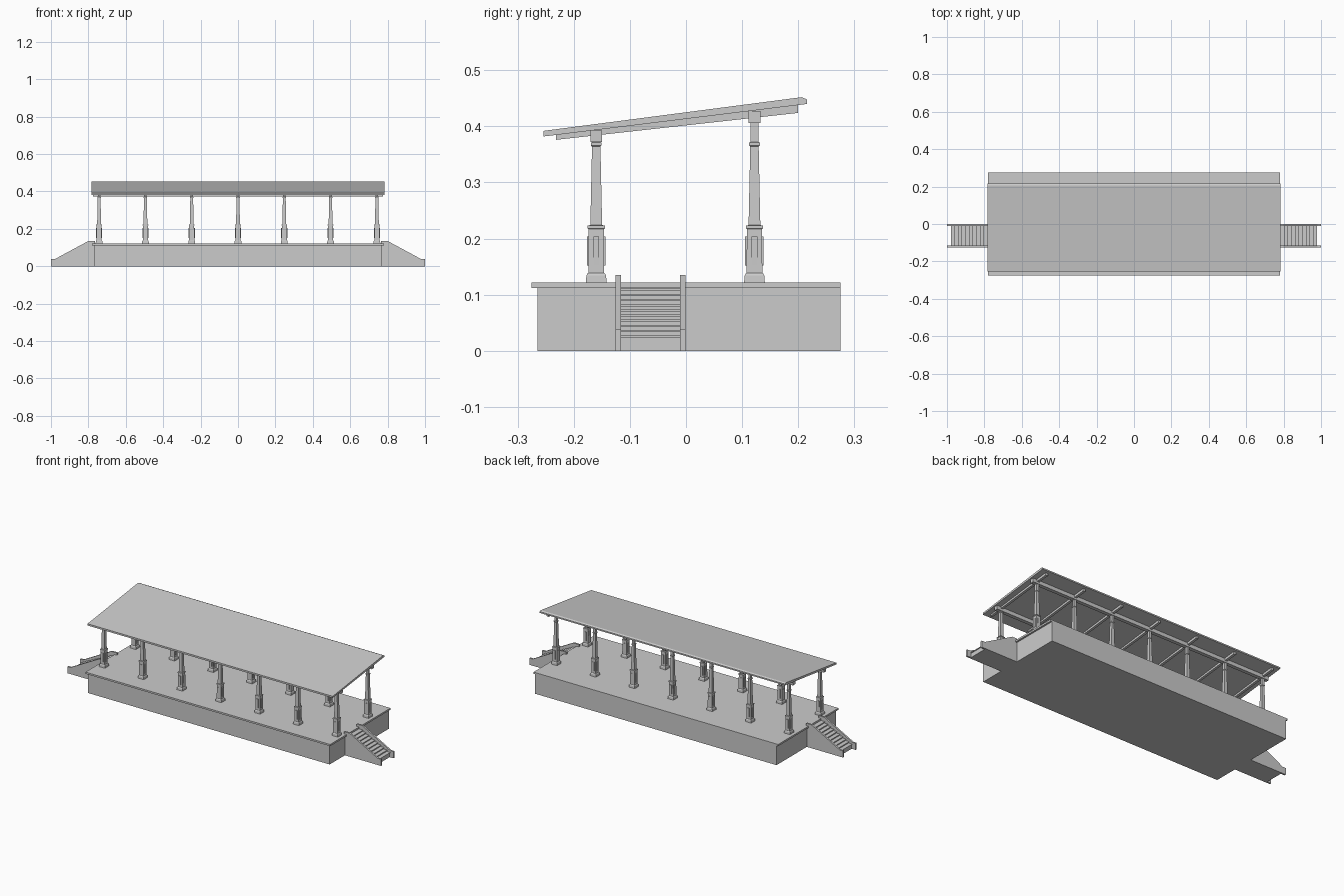
import bpy, bmesh
from mathutils import Vector

if "Cube" in bpy.data.objects:
    bpy.data.objects.remove(bpy.data.objects["Cube"])


def make_object(name, bm):
    bmesh.ops.recalc_face_normals(bm, faces=bm.faces)
    mesh = bpy.data.meshes.new(name)
    bm.to_mesh(mesh)
    bm.free()
    ob = bpy.data.objects.new(name, mesh)
    bpy.context.collection.objects.link(ob)
    return ob


def add_box(bm, x0, x1, y0, y1, z0, z1):
    vs = bmesh.ops.create_cube(bm, size=1)["verts"]
    for v in vs:
        v.co = Vector(((x0 + x1) / 2 + v.co.x * (x1 - x0),
                       (y0 + y1) / 2 + v.co.y * (y1 - y0),
                       (z0 + z1) / 2 + v.co.z * (z1 - z0)))


def box(name, *dims):
    bm = bmesh.new()
    add_box(bm, *dims)
    return make_object(name, bm)


def add_prism(bm, pts, axis, a, b):
    """Extrude a 2D outline (x,z for axis y; y,z for axis x) from a to b."""
    def at(p, t):
        return (p[0], t, p[1]) if axis == "y" else (t, p[0], p[1])
    face = bm.faces.new([bm.verts.new(at(p, a)) for p in pts])
    geom = bmesh.ops.extrude_face_region(bm, geom=[face])["geom"]
    for v in geom:
        if isinstance(v, bmesh.types.BMVert):
            v.co["xyz".index(axis)] = b


def mirror_x(ob):
    ob.modifiers.new("mirror", "MIRROR").use_axis[0] = True


def square_stack(bm, x, y, levels):
    """Square column skin through (half width, z) levels."""
    rings = [[bm.verts.new((x + sx * h, y + sy * h, z))
              for sx, sy in ((-1, -1), (1, -1), (1, 1), (-1, 1))] for h, z in levels]
    for r0, r1 in zip(rings, rings[1:]):
        for i in range(4):
            j = (i + 1) % 4
            bm.faces.new((r0[i], r0[j], r1[j], r1[i]))
    bm.faces.new(rings[0][::-1])
    bm.faces.new(rings[-1])


# Platform body and overhanging deck slab
box("platform_body", -0.77, 0.77, -0.265, 0.275, 0, 0.112)
box("platform_deck", -0.78, 0.78, -0.275, 0.275, 0.112, 0.122)

# Stair side walls, mirrored to both ends
bm = bmesh.new()
wall = [(0.765, 0), (1, 0), (1, 0.038), (0.98, 0.038), (0.80, 0.135), (0.765, 0.135)]
for y0, y1 in ((-0.126, -0.116), (-0.011, -0.001)):
    add_prism(bm, wall, "y", y0, y1)
mirror_x(make_object("stair_walls", bm))

# Steps with small nosings
steps, run, nose, lip = 10, 0.0193, 0.004, 0.004
pts = [(0.768, 0), (0.975, 0)]
for i in range(steps):
    x, z = 0.975 - i * run, 0.028 + i * 0.0092
    pts += [(x, z - lip), (x + nose, z - lip), (x + nose, z), (x - run, z)]
pts += [(0.768, pts[-1][1])]
bm = bmesh.new()
add_prism(bm, pts, "y", -0.116, -0.011)
mirror_x(make_object("stair_steps", bm))

# Columns: panelled pedestal, tapered shaft, collar, neck
column_x = [i * 0.2475 for i in range(-3, 4)]
rows = (("front", -0.16, 0.372), ("back", 0.122, 0.406))
for label, y, beam_z in rows:
    bm = bmesh.new()
    pb = bmesh.new()
    for x in column_x:
        square_stack(bm, x, y, [
            (0.0185, 0.122), (0.0175, 0.134), (0.0155, 0.138), (0.0140, 0.139),
            (0.0135, 0.217), (0.0155, 0.218), (0.0155, 0.223), (0.0105, 0.224),
            (0.0075, 0.364), (0.0095, 0.366), (0.0095, 0.371), (0.0072, 0.372),
            (0.0072, beam_z + 0.003)])
        # raised panels on the four pedestal faces
        d, w = 0.0165, 0.005
        add_box(pb, x - d, x + d, y - w, y + w, 0.152, 0.204)
        add_box(pb, x - w, x + w, y - d, y + d, 0.152, 0.204)
    make_object(label + "_columns", bm)
    make_object(label + "_column_panels", pb)
    # Long beam resting on the row
    box(label + "_beam", -0.775, 0.775, y - 0.0105, y + 0.0105, beam_z, beam_z + 0.021)

# Sloping rafters over each column pair
bm = bmesh.new()
rafter = [(-0.232, 0.376), (0.200, 0.424), (0.200, 0.440), (-0.232, 0.387)]
for x in column_x:
    add_prism(bm, rafter, "x", x - 0.007, x + 0.007)
make_object("rafters", bm)

# Single-slope roof sheet
bm = bmesh.new()
roof = [(-0.254, 0.382), (0.216, 0.440), (0.216, 0.448), (0.206, 0.452), (-0.254, 0.392)]
add_prism(bm, roof, "x", -0.782, 0.782)
make_object("roof", bm)
